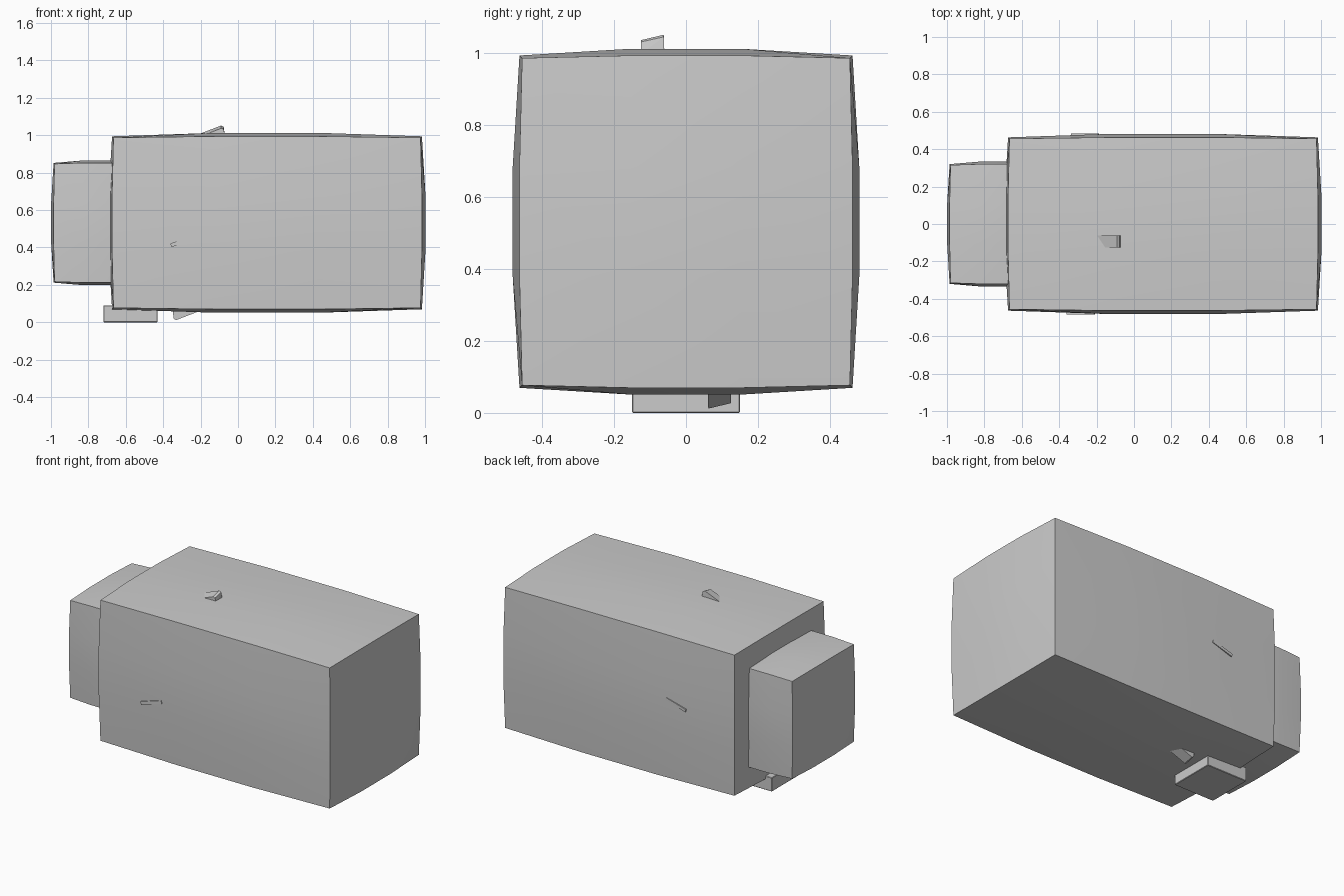
import bpy, bmesh, math
from mathutils import Matrix, Vector

if "Cube" in bpy.data.objects:
    bpy.data.objects.remove(bpy.data.objects["Cube"])

grey = bpy.data.materials.new("light grey")
grey.diffuse_color = (0.6, 0.6, 0.6, 1)
grey.use_nodes = True
grey.node_tree.nodes["Principled BSDF"].inputs["Base Color"].default_value = grey.diffuse_color


def finish(name, bm, smooth=False):
    bmesh.ops.recalc_face_normals(bm, faces=bm.faces)
    mesh = bpy.data.meshes.new(name)
    bm.to_mesh(mesh)
    bm.free()
    mesh.materials.append(grey)
    ob = bpy.data.objects.new(name, mesh)
    bpy.context.collection.objects.link(ob)
    if smooth:
        bpy.ops.object.select_all(action='DESELECT')
        ob.select_set(True)
        bpy.context.view_layer.objects.active = ob
        bpy.ops.object.shade_smooth_by_angle(angle=math.radians(30))
    return ob


def pillow_box(name, centre, half, bulge):
    """Box cut in thirds whose edges and sides swell outwards; half is the corner size."""
    bm = bmesh.new()
    bmesh.ops.create_cube(bm, size=2)
    bmesh.ops.subdivide_edges(bm, edges=bm.edges[:], cuts=2, use_grid_fill=True)
    for v in bm.verts:
        unit = v.co.copy()
        inner = [1.0 if abs(c) < 0.9 else 0.0 for c in unit]
        for i in range(3):
            a, b = inner[i - 1], inner[i - 2]
            swell = 0.28 * (a + b) + 0.44 * a * b
            v.co[i] = centre[i] + unit[i] * (half[i] + bulge * swell)
    return finish(name, bm, True)


def plain_box(name, centre, size, tilt=0.0, bevel=0.0):
    bm = bmesh.new()
    m = (Matrix.Translation(centre) @ Matrix.Rotation(tilt, 4, 'Y')
         @ Matrix.Diagonal((*size, 1)))
    bmesh.ops.create_cube(bm, size=1, matrix=m)
    if bevel:
        bmesh.ops.bevel(bm, geom=bm.edges[:], offset=bevel, segments=1, affect='EDGES')
    return finish(name, bm)


# main head and the smaller block behind it
pillow_box("head_block", (0.155, 0, 0.532), (0.821, 0.456, 0.455), 0.026)
pillow_box("rear_block", (-0.755, 0, 0.532), (0.226, 0.315, 0.315), 0.018)

# mounting foot underneath
plain_box("foot", (-0.575, 0, 0.045), (0.29, 0.30, 0.09), bevel=0.003)

# tilted fin tips poking through top and bottom
def fin_tip(name, move):
    pts = [(-0.225, -0.06, 1.00), (-0.185, -0.125, 1.00),
           (-0.07, -0.06, 1.00), (-0.07, -0.125, 1.00),
           (-0.09, -0.062, 1.052), (-0.09, -0.125, 1.037),
           (-0.077, -0.062, 1.046), (-0.077, -0.125, 1.032)]
    bm = bmesh.new()
    for p in pts:
        bm.verts.new(move(Vector(p)))
    bmesh.ops.convex_hull(bm, input=bm.verts[:])
    bmesh.ops.dissolve_limit(bm, angle_limit=0.01, verts=bm.verts[:], edges=bm.edges[:])
    return finish(name, bm)

fin_tip("top_fin_tip", lambda p: p)
fin_tip("bottom_fin_tip", lambda p: Vector((-0.42 - p.x, -p.y, 1.064 - p.z)))

# thin fin edges on the front and back sides
plain_box("front_fin_edge", (-0.285, -0.473, 0.435), (0.155, 0.02, 0.02), -0.3)
plain_box("back_fin_edge", (-0.262, 0.473, 0.568), (0.15, 0.02, 0.018), -0.28)
